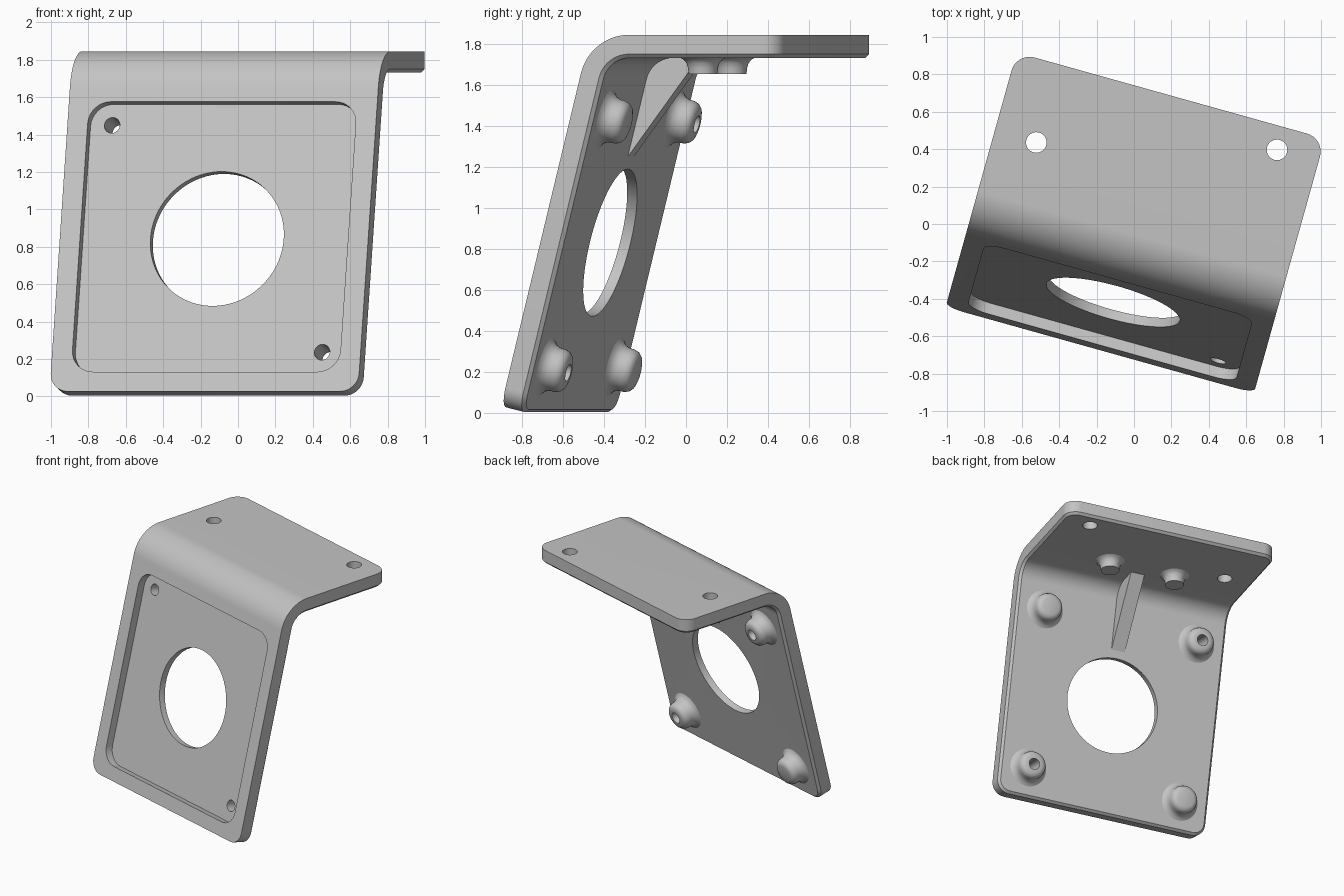
import bpy, bmesh
from math import sin, cos, pi, radians, sqrt
from mathutils import Matrix, Vector

if "Cube" in bpy.data.objects:
    bpy.data.objects.remove(bpy.data.objects["Cube"])

# Main dimensions: the sheet is tilted, bent over the top and turned about z
TILT, YAW = radians(14), radians(-15.6)
HALF_W, THICK, CORNER, CHAMFER = 0.856, 0.112, 0.1, 0.018
FRONT, BACK, TOP, BEND = -0.70, 0.713, 1.845, 0.25
FOOT = THICK * sin(TILT)
RISE = (TOP - FOOT - BEND * (1 - sin(TILT))) / cos(TILT)
ARC = BEND * (pi / 2 - TILT)
BEND_V = FRONT + RISE * sin(TILT) + BEND * cos(TILT)
BEND_Z = TOP - BEND
LENGTH = RISE + ARC + BACK - BEND_V
TURN = Matrix.Translation((0.005, 0, 0)) @ Matrix.Rotation(YAW, 4, 'Z')

grey = bpy.data.materials.new("light grey")
grey.use_nodes = True
COLOUR = (0.55, 0.55, 0.55, 1)
grey.diffuse_color = COLOUR
grey.node_tree.nodes["Principled BSDF"].inputs["Base Color"].default_value = COLOUR


def sheet(u, s, depth):
    """Point at width u, distance s along the bent sheet, depth below its outer face."""
    if s <= RISE:
        return Vector((u, FRONT + s * sin(TILT) + depth * cos(TILT),
                       FOOT + s * cos(TILT) - depth * sin(TILT)))
    if s >= RISE + ARC:
        return Vector((u, BEND_V + s - RISE - ARC, TOP - depth))
    e = pi - TILT - (s - RISE) / BEND
    return Vector((u, BEND_V + (BEND - depth) * cos(e), BEND_Z + (BEND - depth) * sin(e)))


def frame(u, s, depth):
    """Matrix whose z axis points from the outer face into the inner side."""
    z = (sheet(u, s, 1) - sheet(u, s, 0)).normalized()
    x = Vector((1, 0, 0))
    m = Matrix((x, z.cross(x), z)).transposed().to_4x4()
    return Matrix.Translation(sheet(u, s, depth)) @ m


def finish(name, bm, matrix=Matrix()):
    bmesh.ops.transform(bm, matrix=TURN @ matrix, verts=bm.verts)
    bmesh.ops.recalc_face_normals(bm, faces=bm.faces)
    mesh = bpy.data.meshes.new(name)
    bm.to_mesh(mesh)
    bm.free()
    mesh.materials.append(grey)
    ob = bpy.data.objects.new(name, mesh)
    bpy.context.collection.objects.link(ob)
    return ob


def activate(ob):
    bpy.ops.object.select_all(action='DESELECT')
    ob.select_set(True)
    bpy.context.view_layer.objects.active = ob


def smooth(ob):
    activate(ob)
    bpy.ops.object.shade_smooth_by_angle(angle=radians(32))


def outline(inset):
    """Right-hand half of the rounded outline, from bottom to back edge."""
    r, w, lo, hi = CORNER - inset, HALF_W - inset, inset, LENGTH - inset
    steps = [i * pi / 16 for i in range(9)]
    pts = [(w - r + r * sin(a), lo + r - r * cos(a)) for a in steps]
    pts += [(w, RISE + ARC * i / 24) for i in range(25)]
    pts += [(w - r + r * cos(a), hi - r + r * sin(a)) for a in steps]
    return pts


def build_sheet():
    bm = bmesh.new()
    rings = []
    for inset, depth in ((0, 0), (0, THICK - CHAMFER), (CHAMFER, THICK)):
        half = outline(inset)
        rings.append([[bm.verts.new(sheet(side * u, s, depth)) for u, s in half]
                      for side in (1, -1)])
    n = len(rings[0][0])
    # outer and inner skins
    for right, left in (rings[0], rings[2]):
        for i in range(n - 1):
            bm.faces.new((right[i], right[i + 1], left[i + 1], left[i]))
    # edge walls and chamfer
    loops = [right + left[::-1] for right, left in rings]
    for a, b in zip(loops, loops[1:]):
        for i in range(2 * n):
            j = (i + 1) % (2 * n)
            bm.faces.new((a[i], a[j], b[j], b[i]))
    return finish("bent_plate", bm)


def prism(points, low, high, matrix):
    bm = bmesh.new()
    a = [bm.verts.new((x, y, low)) for x, y in points]
    b = [bm.verts.new((x, y, high)) for x, y in points]
    bm.faces.new(a)
    bm.faces.new(b)
    for i in range(len(a)):
        j = (i + 1) % len(a)
        bm.faces.new((a[i], a[j], b[j], b[i]))
    return finish("cutter", bm, matrix)


def circle(r, n=48):
    return [(r * cos(2 * pi * i / n), r * sin(2 * pi * i / n)) for i in range(n)]


def rounded_square(half, r):
    k = half - r
    centres = ((k, k), (-k, k), (-k, -k), (k, -k))
    return [(cx + r * cos(q * pi / 2 + i * pi / 16), cy + r * sin(q * pi / 2 + i * pi / 16))
            for q, (cx, cy) in enumerate(centres) for i in range(9)]


def cut(ob, cutter):
    cutter.hide_render = True
    mod = ob.modifiers.new("cut", 'BOOLEAN')
    mod.operation, mod.solver, mod.object = 'DIFFERENCE', 'EXACT', cutter
    activate(ob)
    bpy.ops.object.modifier_apply(modifier=mod.name)
    bpy.data.objects.remove(cutter)


def boss(name, profile, matrix, hole=0):
    """Turned stud with a flared base, drilled or closed at the tip."""
    bm = bmesh.new()
    pts = list(profile)
    pts += [(hole, pts[-1][1]), (hole, -0.02)] if hole else [(0, pts[-1][1])]
    verts = [bm.verts.new((r, 0, h)) for r, h in pts]
    edges = [bm.edges.new(p) for p in zip(verts, verts[1:])]
    bmesh.ops.spin(bm, geom=verts + edges, axis=(0, 0, 1), cent=(0, 0, 0),
                   angle=2 * pi, steps=40)
    bmesh.ops.remove_doubles(bm, verts=bm.verts, dist=1e-5)
    smooth(finish(name, bm, matrix))


# Plate with a square recess, a large opening and drilled holes
MID, SPREAD, BORE = 0.856, 0.625, 0.043
plate = build_sheet()
cut(plate, prism(rounded_square(0.744, 0.12), -0.2, 0.06, frame(0, MID - 0.004, 0)))
cut(plate, prism(circle(0.37, 96), -0.2, 0.4, frame(0, MID, 0)))
for side in (-1, 1):
    cut(plate, prism(circle(BORE), -0.2, 0.4, frame(side * SPREAD, MID - side * SPREAD, 0)))
    hole_v = 0.432 + side * 0.154
    cut(plate, prism(circle(0.055), -0.2, 0.4,
                     frame(side * SPREAD, RISE + ARC + hole_v - BEND_V, 0)))
smooth(plate)

# Screw bosses behind the plate, drilled on one diagonal
SCREW = [(0.15, -0.002), (0.132, 0.008), (0.117, 0.024), (0.108, 0.048), (0.107, 0.075),
         (0.1, 0.096), (0.086, 0.11), (0.065, 0.117)]
for sx, side in ((-1, "right"), (1, "left")):
    for st, level in ((-1, "lower"), (1, "upper")):
        boss(f"{level}_{side}_boss", SCREW, frame(sx * SPREAD, MID + st * SPREAD, THICK),
             BORE if sx != st else 0)

# Small closed studs under the shelf
STUD = [(0.115, -0.002), (0.095, 0.008), (0.08, 0.026), (0.073, 0.05), (0.07, 0.08)]
for sx, side in ((-1, "right"), (1, "left")):
    boss(f"{side}_shelf_stud", STUD,
         frame(sx * 0.265, RISE + ARC + 0.16 - BEND_V, THICK))

# Gusset rib in the inner corner
RIB = 0.055
low = sheet(0, (1.25 - FOOT + FOOT) / cos(TILT), THICK)
shape = [low, sheet(0, 1.27, 0.09), sheet(0, RISE, 0.05), sheet(0, RISE + ARC / 2, 0.05),
         sheet(0, RISE + ARC, 0.05), Vector((0, 0.08, TOP - 0.08)),
         Vector((0, 0.08, TOP - THICK))]
bm = bmesh.new()
face = bm.faces.new([bm.verts.new(p - Vector((RIB, 0, 0))) for p in shape])
grown = bmesh.ops.extrude_face_region(bm, geom=[face])["geom"]
bmesh.ops.translate(bm, vec=(2 * RIB, 0, 0),
                    verts=[g for g in grown if isinstance(g, bmesh.types.BMVert)])
finish("gusset_rib", bm)
